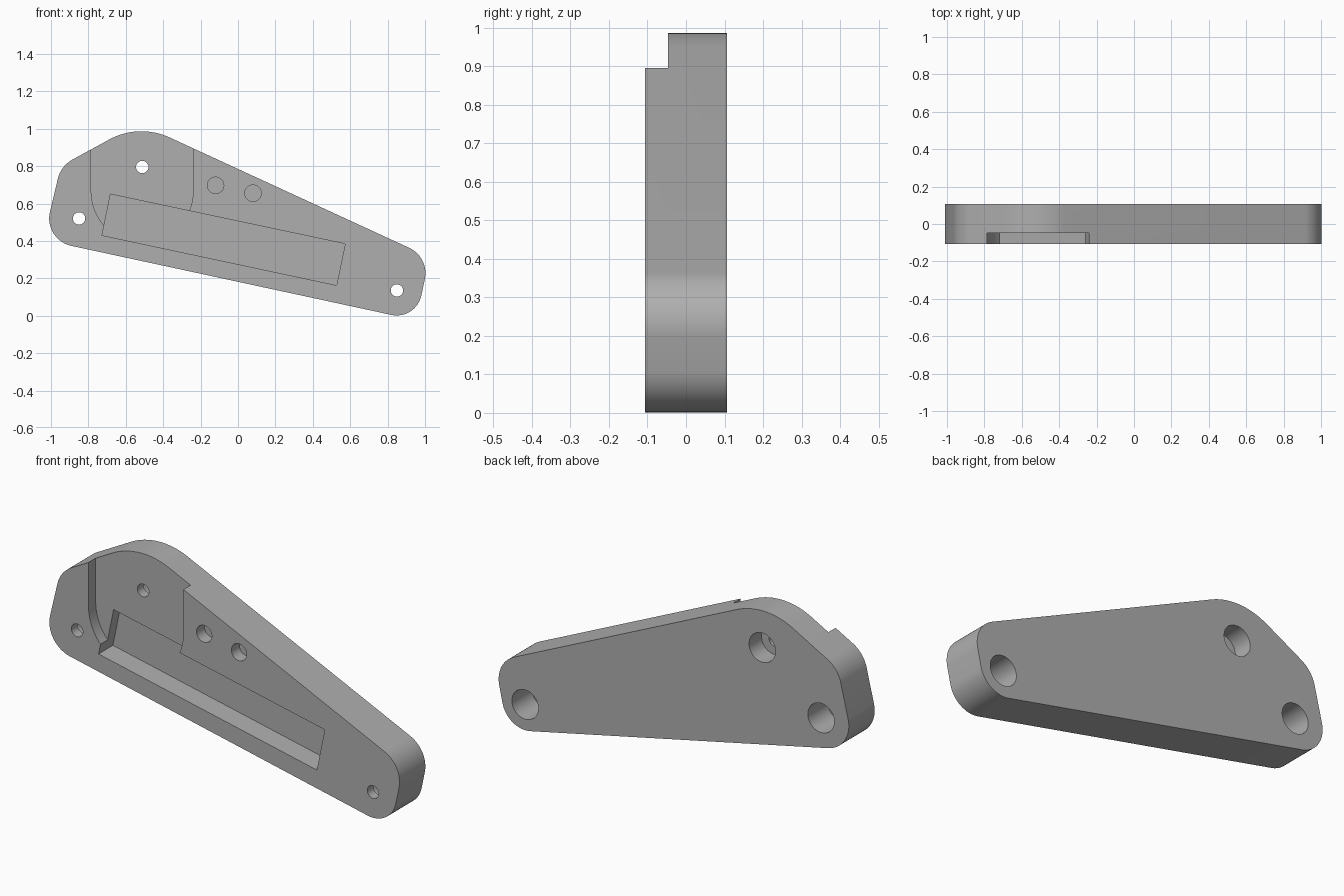
import bpy, bmesh, math
from mathutils import Vector

cube = bpy.data.objects.get("Cube")
if cube:
    bpy.data.objects.remove(cube, do_unlink=True)

FRONT, BACK = -0.106, 0.106
POCKET = -0.047      # floor of the open slot
WEB = 0.05           # material left in front of each bolt bore

grey = bpy.data.materials.new("plain grey")
grey.use_nodes = True
grey.diffuse_color = (0.43, 0.43, 0.43, 1)
grey.node_tree.nodes["Principled BSDF"].inputs["Base Color"].default_value = grey.diffuse_color


def prism(name, outline, y0, y1):
    """Extrude an x-z outline from y0 to y1."""
    bm = bmesh.new()
    face = bm.faces.new([bm.verts.new((x, y0, z)) for x, z in outline])
    moved = bmesh.ops.extrude_face_region(bm, geom=[face])["geom"]
    bmesh.ops.translate(bm, vec=(0, y1 - y0, 0),
                        verts=[v for v in moved if isinstance(v, bmesh.types.BMVert)])
    bmesh.ops.recalc_face_normals(bm, faces=bm.faces)
    mesh = bpy.data.meshes.new(name)
    bm.to_mesh(mesh)
    bm.free()
    mesh.materials.append(grey)
    obj = bpy.data.objects.new(name, mesh)
    bpy.context.collection.objects.link(obj)
    return obj


def arc(cx, cz, r, start, end, steps):
    angles = [math.radians(start + (end - start) * i / steps) for i in range(steps + 1)]
    return [(cx + r * math.cos(a), cz + r * math.sin(a)) for a in angles]


def circle(x, z, r):
    return arc(x, z, r, 0, 360, 48)[:-1]


def rounded(corners, steps=16):
    """Replace each (x, z, radius) corner by a tangent arc."""
    points = []
    for i, (x, z, r) in enumerate(corners):
        p = Vector((x, z))
        a = (Vector(corners[i - 1][:2]) - p).normalized()
        b = (Vector(corners[(i + 1) % len(corners)][:2]) - p).normalized()
        half = a.angle(b) / 2
        centre = p + (a + b).normalized() * r / math.sin(half)
        s = p + a * r / math.tan(half) - centre
        e = p + b * r / math.tan(half) - centre
        sweep = math.pi - 2 * half
        for k in range(steps + 1):
            t = k / steps
            d = (s * math.sin((1 - t) * sweep) + e * math.sin(t * sweep)) / math.sin(sweep)
            points.append(tuple(centre + d))
    return points


def cut(body, outline, y0, y1):
    cutter = prism("cutter", outline, y0, y1)
    cutter.hide_render = True
    mod = body.modifiers.new("cut", 'BOOLEAN')
    mod.operation, mod.solver, mod.object = 'DIFFERENCE', 'EXACT', cutter
    bpy.context.view_layer.objects.active = body
    bpy.ops.object.modifier_apply(modifier=mod.name)
    bpy.data.objects.remove(cutter, do_unlink=True)


# Tapered plate with rounded corners
plate = prism("mounting_plate", rounded([
    (-1.041, 0.406, 0.15), (0.952, -0.024, 0.135), (1.024, 0.313, 0.15),
    (-0.53, 1.029, 0.36), (-0.947, 0.801, 0.16)]), FRONT, BACK)

# Round-bottomed slot, open at the top edge
cut(plate, [(-0.24, 1.3), (-0.785, 1.3)] + arc(-0.5125, 0.665, 0.2725, 180, 360, 40),
    FRONT - 0.1, POCKET)

# Long tilted rectangular recess
cut(plate, [(-0.682, 0.65), (0.573, 0.384), (0.527, 0.163), (-0.727, 0.43)],
    FRONT - 0.1, 0.012)

# Bolt holes with wide bores from the back
for x, z, seat in [(-0.512, 0.795, POCKET), (-0.85, 0.52, FRONT), (0.85, 0.135, FRONT)]:
    cut(plate, circle(x, z, 0.033), FRONT - 0.1, BACK + 0.1)
    cut(plate, circle(x, z, 0.076), seat + WEB, BACK + 0.1)

# Two blind holes in the front
for x, z in [(-0.12, 0.697), (0.08, 0.655)]:
    cut(plate, circle(x, z, 0.044), FRONT - 0.1, FRONT + 0.065)

bpy.ops.object.select_all(action='DESELECT')
plate.select_set(True)
bpy.context.view_layer.objects.active = plate
bpy.ops.object.shade_smooth_by_angle(angle=math.radians(30))
